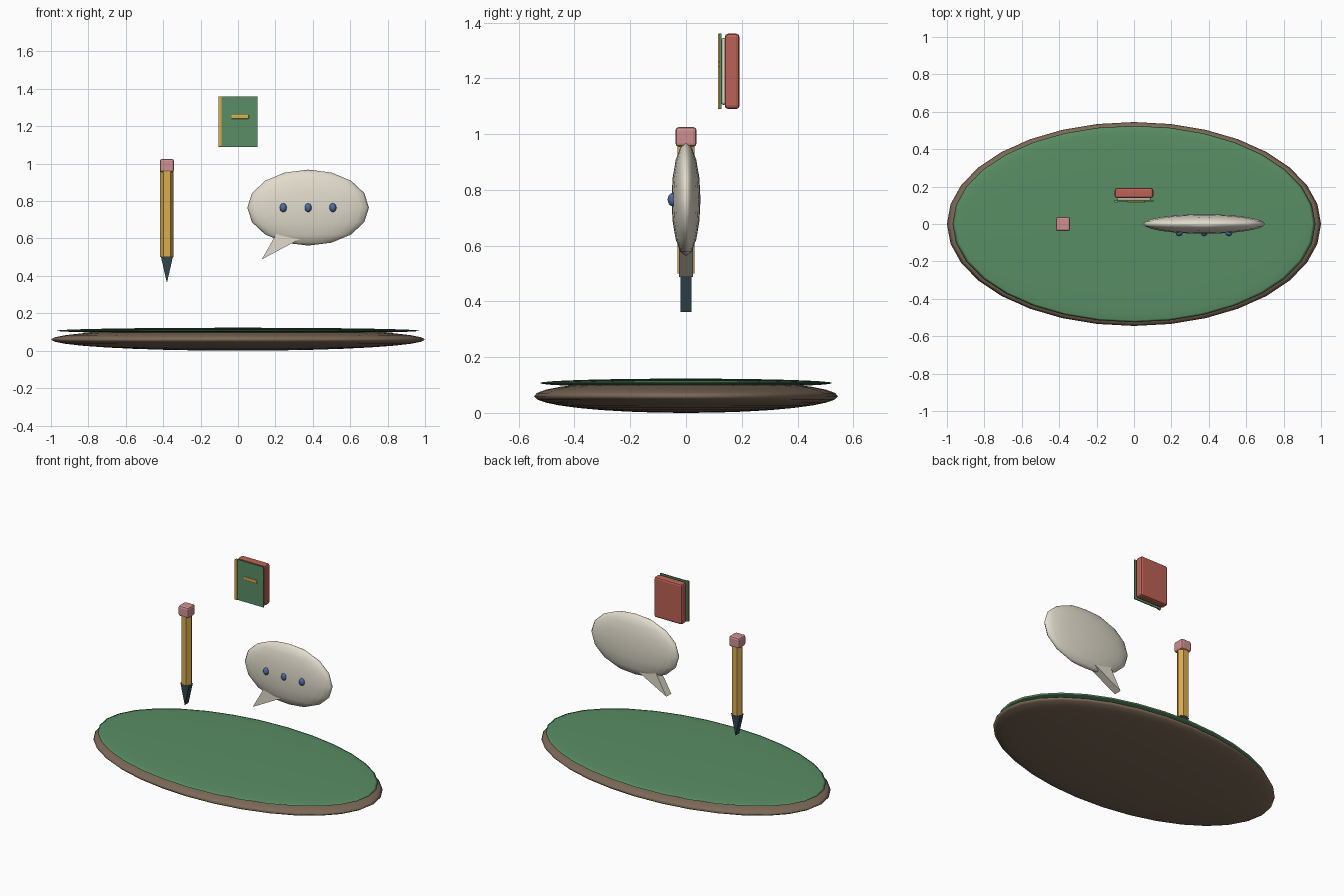
import bpy, bmesh
from math import radians

if "Cube" in bpy.data.objects:
    bpy.data.objects.remove(bpy.data.objects["Cube"])


def material(name, rgb):
    m = bpy.data.materials.new(name)
    m.diffuse_color = (*rgb, 1)
    m.use_nodes = True
    m.node_tree.nodes["Principled BSDF"].inputs["Base Color"].default_value = m.diffuse_color
    return m


BROWN = material("brown", (0.20, 0.14, 0.095))
GREEN = material("green", (0.10, 0.27, 0.13))
GOLD = material("gold", (0.70, 0.42, 0.08))
PINK = material("pink", (0.62, 0.28, 0.28))
SLATE = material("slate", (0.03, 0.06, 0.075))
CREAM = material("cream", (0.75, 0.71, 0.60))
BLUE = material("blue", (0.07, 0.15, 0.36))
RED = material("red", (0.50, 0.12, 0.09))


def finish(ob, name, mat, bevel=0):
    ob.name = name
    ob.data.materials.append(mat)
    if bevel:
        mod = ob.modifiers.new("bevel", "BEVEL")
        mod.width, mod.segments = bevel, 2
    return ob


def ellipsoid(name, loc, radii, mat, seg, rings):
    bpy.ops.mesh.primitive_uv_sphere_add(segments=seg, ring_count=rings, location=loc)
    ob = bpy.context.object
    ob.scale = radii
    bpy.ops.object.transform_apply(location=False, rotation=False, scale=True)
    bpy.ops.object.shade_smooth()
    return finish(ob, name, mat)


def box(name, lo, hi, mat, bevel=0):
    bpy.ops.mesh.primitive_cube_add(size=1, location=[(a + b) / 2 for a, b in zip(lo, hi)])
    ob = bpy.context.object
    ob.scale = [b - a for a, b in zip(lo, hi)]
    bpy.ops.object.transform_apply(location=False, rotation=False, scale=True)
    return finish(ob, name, mat, bevel)


def prism(name, profile, half_depth, mat, bevel=0):
    """Extrude an (x, z) outline along y."""
    bm = bmesh.new()
    face = bm.faces.new([bm.verts.new((x, -half_depth, z)) for x, z in profile])
    ext = bmesh.ops.extrude_face_region(bm, geom=[face])
    verts = [v for v in ext["geom"] if isinstance(v, bmesh.types.BMVert)]
    bmesh.ops.translate(bm, vec=(0, 2 * half_depth, 0), verts=verts)
    bmesh.ops.recalc_face_normals(bm, faces=bm.faces)
    me = bpy.data.meshes.new(name)
    bm.to_mesh(me)
    bm.free()
    ob = bpy.data.objects.new(name, me)
    bpy.context.collection.objects.link(ob)
    return finish(ob, name, mat, bevel)


# Oval ground: soil with a thin grass top
ellipsoid("soil_base", (0, 0, 0.06), (1.0, 0.545, 0.06), BROWN, 32, 16)
ellipsoid("grass_top", (0, 0, 0.107), (0.97, 0.525, 0.016), GREEN, 32, 16)

# Pencil: hexagonal shaft, eraser and wedge tip
bpy.ops.mesh.primitive_cylinder_add(vertices=6, radius=0.036, depth=0.47,
                                    location=(-0.38, 0, 0.735), rotation=(0, 0, radians(30)))
finish(bpy.context.object, "pencil_shaft", GOLD)
box("pencil_eraser", (-0.418, -0.038, 0.955), (-0.342, 0.038, 1.025), PINK, 0.012)
prism("pencil_tip", [(-0.412, 0.502), (-0.348, 0.502), (-0.38, 0.362)], 0.02, SLATE)

# Speech bubble with tail and three dots
ellipsoid("speech_bubble", (0.375, 0, 0.765), (0.325, 0.052, 0.203), CREAM, 24, 8)
prism("bubble_tail", [(0.127, 0.488), (0.205, 0.625), (0.33, 0.597)], 0.026, CREAM)
for i, x in enumerate((0.242, 0.375, 0.507)):
    ellipsoid(f"bubble_dot_{i + 1}", (x, -0.047, 0.765), (0.019, 0.019, 0.024), BLUE, 16, 8)

# Book: back block, pages, front cover, spine strip and label
box("book_back", (-0.103, 0.139, 1.09), (0.103, 0.192, 1.36), RED, 0.012)
box("book_pages", (-0.09, 0.126, 1.105), (0.09, 0.145, 1.345), CREAM, 0.008)
box("book_cover", (-0.103, 0.121, 1.09), (0.103, 0.128, 1.36), GREEN)
box("book_spine", (-0.105, 0.114, 1.09), (-0.087, 0.122, 1.36), GOLD, 0.002)
box("book_label", (-0.035, 0.114, 1.24), (0.058, 0.122, 1.26), GOLD, 0.002)
